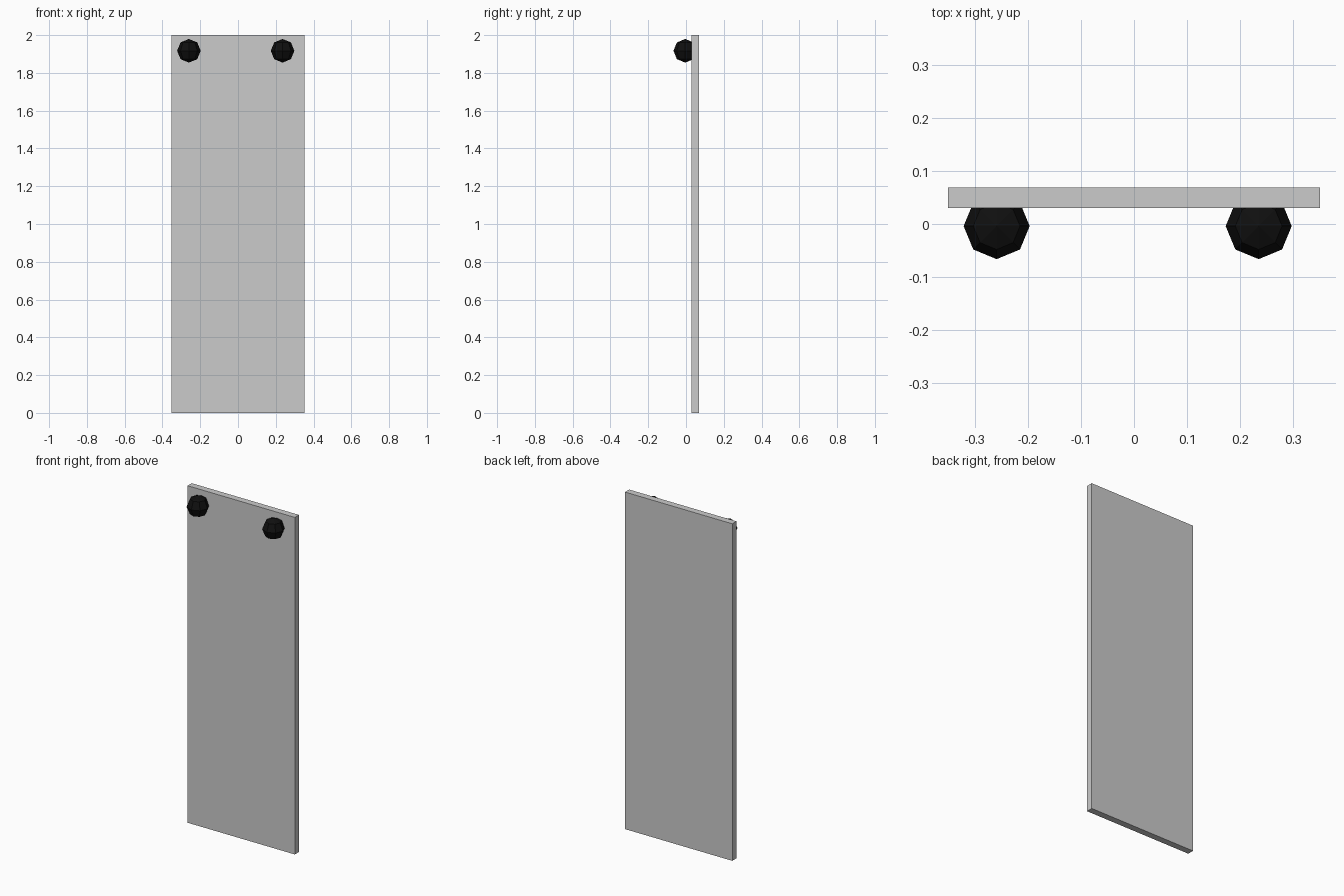
import bpy

if "Cube" in bpy.data.objects:
    bpy.data.objects.remove(bpy.data.objects["Cube"])

# Materials
black = bpy.data.materials.new("black")
black.diffuse_color = (0.005, 0.005, 0.005, 1)
black.use_nodes = True
black.node_tree.nodes["Principled BSDF"].inputs["Base Color"].default_value = black.diffuse_color

# Flat upright board
bpy.ops.mesh.primitive_cube_add(size=1, location=(0, 0.0495, 1))
board = bpy.context.object
board.name = "board"
board.scale = (0.704, 0.039, 2)

# Faceted round knobs near the top, partly sunk into the board
for side, x in (("left", -0.26), ("right", 0.236)):
    bpy.ops.mesh.primitive_uv_sphere_add(segments=8, ring_count=4, radius=0.0625,
                                         location=(x, -0.004, 1.917))
    knob = bpy.context.object
    knob.name = side + "_knob"
    knob.data.materials.append(black)
